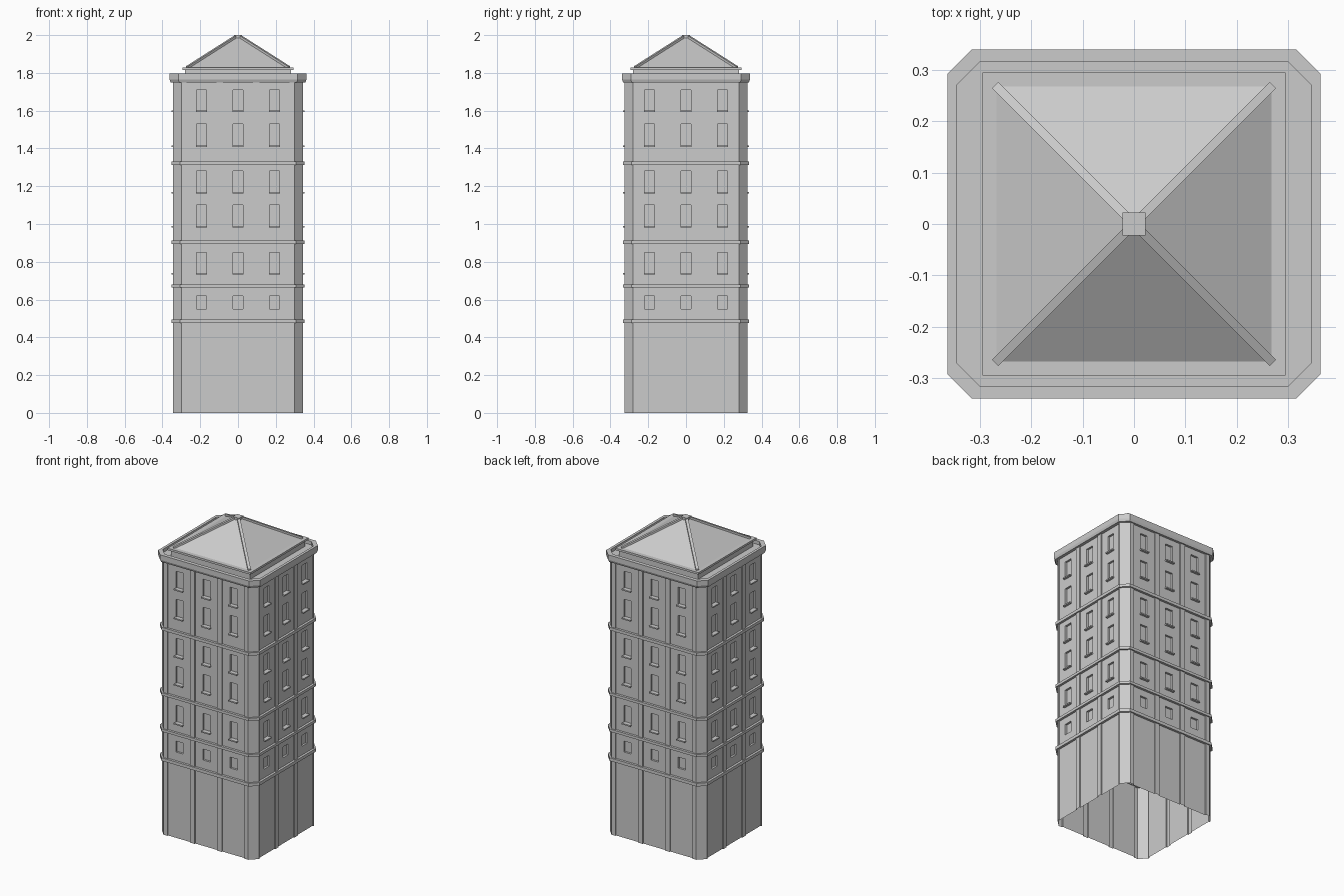
import bpy, bmesh
from mathutils import Vector, Matrix
from math import pi

cube = bpy.data.objects.get("Cube")
if cube:
    bpy.data.objects.remove(cube)

stone = bpy.data.materials.new("pale grey stone")
stone.use_nodes = True
COLOR = (0.6, 0.6, 0.6, 1)
stone.diffuse_color = COLOR
stone.node_tree.nodes["Principled BSDF"].inputs["Base Color"].default_value = COLOR

HX, HY, CH = 0.345, 0.325, 0.045      # wall half sizes and corner chamfer
WALL_TOP = 1.76
BAYS = (-0.193, 0, 0.193)
BAY_HALF, WIN_HALF = 0.08, 0.026
ROWS = [(0.55, 0.62), (0.74, 0.85), (0.99, 1.10), (1.17, 1.28), (1.415, 1.53), (1.60, 1.71)]
BANDS = [(0.475, 0.495), (0.663, 0.68), (0.895, 0.912), (1.313, 1.332)]


def finish(bm, name):
    bmesh.ops.remove_doubles(bm, verts=bm.verts, dist=1e-5)
    mesh = bpy.data.meshes.new(name)
    bm.to_mesh(mesh)
    bm.free()
    obj = bpy.data.objects.new(name, mesh)
    obj.data.materials.append(stone)
    bpy.context.collection.objects.link(obj)
    return obj


def quad(bm, *pts):
    bm.faces.new([bm.verts.new(p) for p in pts])


def octagon(hx, hy, c, z):
    return [Vector((x, y, z)) for x, y in (
        (hx, c - hy), (hx, hy - c), (hx - c, hy), (c - hx, hy),
        (-hx, hy - c), (-hx, c - hy), (c - hx, -hy), (hx - c, -hy))]


def loft(bm, rings, closed=False):
    """Skin a list of matching rings with quads."""
    pairs = list(zip(rings, rings[1:]))
    if closed:
        pairs.append((rings[-1], rings[0]))
    for a, b in pairs:
        for i in range(len(a)):
            j = (i + 1) % len(a)
            quad(bm, a[i], a[j], b[j], b[i])


def box(bm, lo, hi, matrix=Matrix()):
    lo, hi = Vector(lo), Vector(hi)
    m = matrix @ Matrix.Translation((lo + hi) / 2) @ Matrix.Diagonal((hi - lo).to_4d())
    bmesh.ops.create_cube(bm, size=1, matrix=m)


def depth(u, z):
    """Recess of a facade point: pier, bay panel or window."""
    for c in BAYS:
        if abs(u - c) < WIN_HALF and any(a < z < b for a, b in ROWS):
            return 0.02
        if abs(u - c) < BAY_HALF:
            return 0.007
    return 0


def facade(bm, half_width, half_depth, turn):
    """One stepped wall, with reveals wherever the recess changes."""
    us = sorted([-half_width, half_width] +
                [c + s * h for c in BAYS for h in (BAY_HALF, WIN_HALF) for s in (-1, 1)])
    zs = [0] + [z for row in ROWS for z in row] + [WALL_TOP]

    def p(u, d, z):
        return turn @ Vector((u, d - half_depth, z))

    for i, (u0, u1) in enumerate(zip(us, us[1:])):
        for k, (z0, z1) in enumerate(zip(zs, zs[1:])):
            um, zm = (u0 + u1) / 2, (z0 + z1) / 2
            d = depth(um, zm)
            quad(bm, p(u0, d, z0), p(u1, d, z0), p(u1, d, z1), p(u0, d, z1))
            if i + 2 < len(us):
                e = depth((u1 + us[i + 2]) / 2, zm)
                if e != d:
                    quad(bm, p(u1, d, z0), p(u1, e, z0), p(u1, e, z1), p(u1, d, z1))
            if k + 2 < len(zs):
                e = depth(um, (z1 + zs[k + 2]) / 2)
                if e != d:
                    quad(bm, p(u0, d, z1), p(u1, d, z1), p(u1, e, z1), p(u0, e, z1))


# Four facades with window sills
SIDES = [("front", 0, HX, HY), ("left", 1, HY, HX), ("back", 2, HX, HY), ("right", 3, HY, HX)]
for label, n, width, dist in SIDES:
    turn = Matrix.Rotation(n * pi / 2, 4, "Z")
    bm = bmesh.new()
    facade(bm, width - CH, dist, turn)
    finish(bm, label + "_wall")
    bm = bmesh.new()
    for c in BAYS:
        for z, _ in ROWS[1:]:
            box(bm, (c - 0.03, -dist - 0.008, z - 0.008), (c + 0.03, -dist + 0.012, z), turn)
    finish(bm, label + "_sills")

# Chamfered corners of the tower
bm = bmesh.new()
low, high = octagon(HX, HY, CH, 0), octagon(HX, HY, CH, WALL_TOP)
for i in (1, 3, 5, 7):
    j = (i + 1) % 8
    quad(bm, low[i], low[j], high[j], high[i])
finish(bm, "corner_walls")

# String courses round the tower
for n, (z0, z1) in enumerate(BANDS):
    bm = bmesh.new()
    loft(bm, [octagon(HX - 0.012, HY - 0.012, CH, z0), octagon(HX + 0.008, HY + 0.008, CH, z0),
              octagon(HX + 0.008, HY + 0.008, CH, z1), octagon(HX - 0.012, HY - 0.012, CH, z1)], True)
    finish(bm, "string_course_%d" % (n + 1))

# Cornice with a low parapet and the sunken flat roof
bm = bmesh.new()
deck = octagon(HX, HY - 0.01, CH, 1.775)
loft(bm, [octagon(HX - 0.01, HY - 0.01, CH, 1.75), octagon(HX + 0.012, HY + 0.008, CH, 1.75),
          octagon(HX + 0.017, HY + 0.014, 0.047, 1.765), octagon(HX + 0.017, HY + 0.014, 0.047, 1.797),
          octagon(HX, HY - 0.01, CH, 1.797), deck])
bm.faces.new([bm.verts.new(p) for p in deck])
finish(bm, "cornice")

# Slab under the roof
bm = bmesh.new()
box(bm, (-0.28, -0.28, 1.77), (0.28, 0.28, 1.82))
box(bm, (-0.294, -0.294, 1.815), (0.294, 0.294, 1.828))
finish(bm, "roof_slab")

# Pyramid roof
bm = bmesh.new()
CORNERS = [(1, 1), (-1, 1), (-1, -1), (1, -1)]
rings = [[Vector((x * r, y * r, z)) for x, y in CORNERS] for r, z in ((0.27, 1.826), (0.015, 1.988))]
loft(bm, rings)
finish(bm, "pyramid_roof")

# Hip ribs and the square cap
bm = bmesh.new()
for x, y in CORNERS:
    side = Vector((-y, x, 0)) * 0.006
    ends = []
    for r, z in ((0.27, 1.826), (0.015, 1.988)):
        mid = Vector((x * r, y * r, z))
        up = Vector((0, 0, 0.009))
        ends.append([mid - side - up, mid + side - up, mid + side + up, mid - side + up])
    loft(bm, ends)
    quad(bm, *ends[0])
finish(bm, "hip_ribs")
bm = bmesh.new()
box(bm, (-0.022, -0.022, 1.975), (0.022, 0.022, 2.0))
finish(bm, "roof_cap")

# Consistent outward normals
for obj in bpy.context.collection.objects:
    if obj.type == "MESH" and stone.name in obj.data.materials:
        bm = bmesh.new()
        bm.from_mesh(obj.data)
        if not obj.name.endswith("wall"):
            bmesh.ops.recalc_face_normals(bm, faces=bm.faces)
        bm.to_mesh(obj.data)
        bm.free()
